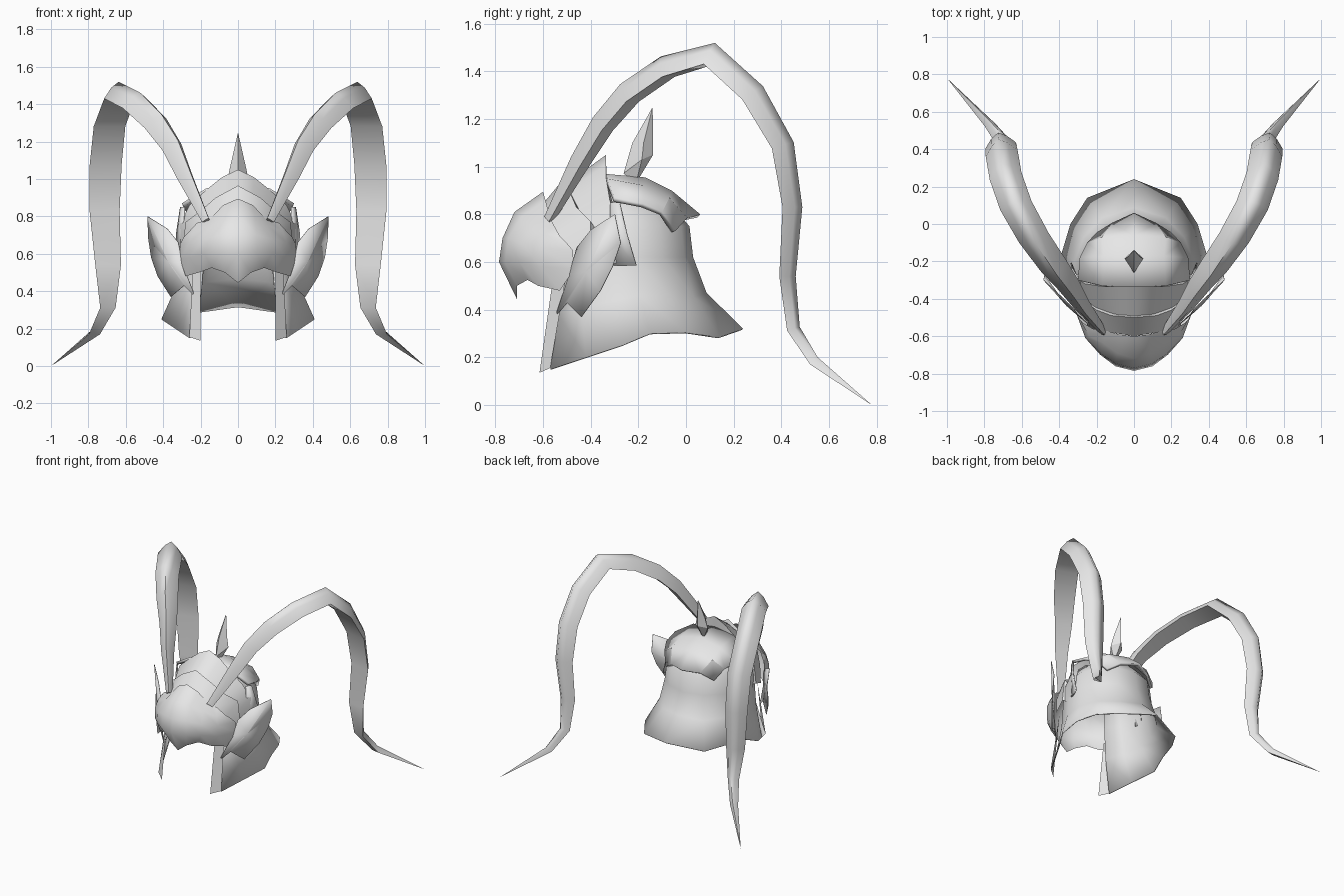
import bpy, bmesh, math
from mathutils import Vector

if "Cube" in bpy.data.objects:
    bpy.data.objects.remove(bpy.data.objects["Cube"])

steel = bpy.data.materials.new("pale_steel")
steel.diffuse_color = (0.8, 0.8, 0.8, 1)
steel.use_nodes = True
steel.node_tree.nodes["Principled BSDF"].inputs["Base Color"].default_value = steel.diffuse_color
CORE = Vector((0, -0.3, 0.6))


def build(name, verts, faces, mirror=True, thick=0, angle=40, closed=False):
    """Half or whole mesh, facing outward, mirrored over x = 0."""
    bm = bmesh.new()
    vs = [bm.verts.new(v) for v in verts]
    for f in faces:
        bm.faces.new([vs[i] for i in f])
    bmesh.ops.remove_doubles(bm, verts=bm.verts, dist=0.0005)
    bmesh.ops.recalc_face_normals(bm, faces=bm.faces)
    if not closed:
        out = sum(f.normal.dot(f.calc_center_median() - CORE) * f.calc_area() for f in bm.faces)
        if out < 0:
            bmesh.ops.reverse_faces(bm, faces=bm.faces)
    me = bpy.data.meshes.new(name)
    bm.to_mesh(me)
    bm.free()
    me.materials.append(steel)
    ob = bpy.data.objects.new(name, me)
    bpy.context.collection.objects.link(ob)
    bpy.ops.object.select_all(action='DESELECT')
    ob.select_set(True)
    bpy.context.view_layer.objects.active = ob
    bpy.ops.object.shade_smooth_by_angle(angle=math.radians(angle))
    if mirror:
        ob.modifiers.new("mirror", 'MIRROR').merge_threshold = 0.001
    if thick:
        ob.modifiers.new("thickness", 'SOLIDIFY').thickness = thick
    return ob


def sheet(name, rows, **kw):
    """Surface lofted through rows of equal length."""
    n = len(rows[0])
    faces = [(r * n + c, r * n + c + 1, (r + 1) * n + c + 1, (r + 1) * n + c)
             for r in range(len(rows) - 1) for c in range(n - 1)]
    return build(name, [p for row in rows for p in row], faces, **kw)


# Helmet shell: flared rim, neck and dome, open at the face
rim = [(0, .24, .32), (.25, .14, .285), (.34, 0, .305), (.385, -.15, .3),
       (.41, -.27, .25), (.335, -.42, .2), (.26, -.57, .15)]
neck = [(.30 * math.sin(math.radians(a)), -.28 + .31 * math.cos(math.radians(a)), .62)
        for a in (0, 28, 54, 78, 100, 122, 143)]
mid = [(n[0] + .27 * (r[0] - n[0]), n[1] + .27 * (r[1] - n[1]), (n[2] + r[2]) / 2)
       for n, r in zip(neck, rim)]
dome = [[(n[0] * s, -.28 + (n[1] + .28) * s, z) for n in neck]
        for s, z in ((.95, .75), (.7, .84), (.4, .9), (0, .92))]
sheet("helmet_shell", [rim, mid, neck] + dome, thick=.008)

# Beaked face mask
sheet("face_mask", [
    [(0, -.6, .895), (.08, -.59, .86), (.15, -.57, .785), (.22, -.56, .765), (.27, -.53, .71)],
    [(0, -.72, .81), (.09, -.69, .79), (.16, -.64, .75), (.24, -.6, .72), (.29, -.51, .69)],
    [(0, -.77, .7), (.1, -.745, .7), (.18, -.69, .68), (.26, -.61, .66), (.31, -.475, .65)],
    [(0, -.785, .6), (.1, -.76, .6), (.18, -.7, .6), (.26, -.61, .58), (.31, -.47, .57)],
    [(0, -.71, .445), (.07, -.71, .5), (.14, -.665, .525), (.21, -.62, .5), (.28, -.53, .48)]])

# Two stepped brow plates behind the mask
sheet("lower_brow_plate", [
    [(0, -.6, .845), (.12, -.58, .8), (.2, -.56, .76), (.25, -.52, .68), (.27, -.5, .56)],
    [(0, -.5, .965), (.12, -.49, .9), (.2, -.46, .83), (.28, -.4, .77), (.3, -.4, .6)],
    [(0, -.49, .92), (.1, -.47, .86), (.18, -.44, .8), (.26, -.38, .74), (.28, -.38, .6)]])
sheet("upper_brow_plate", [
    [(0, -.5, .93), (.08, -.49, .9), (.14, -.47, .86), (.22, -.44, .8), (.28, -.4, .7), (.29, -.38, .58)],
    [(0, -.335, 1.05), (.085, -.335, 1.01), (.16, -.335, .95), (.26, -.32, .86), (.31, -.29, .76), (.31, -.27, .6)],
    [(0, -.34, .95), (.08, -.34, .93), (.15, -.33, .9), (.24, -.3, .82), (.28, -.27, .74), (.28, -.26, .6)]])

# Peaked cap over the back of the dome
sheet("back_cap", [
    [(0, -.34, .97), (.17, -.33, .95), (.3, -.3, .87)],
    [(0, -.17, .955), (.16, -.17, .92), (.29, -.18, .845)],
    [(0, -.06, .9), (.17, -.07, .87), (.25, -.1, .81)],
    [(0, .06, .8), (.12, .005, .785), (.2, -.045, .73)]], thick=.02, angle=25)

# Temple straps flaring out at the sides
sheet("temple_strap", [
    [(.29, -.32, .85), (.31, -.28, .85)],
    [(.295, -.32, .72), (.33, -.25, .72)],
    [(.29, -.33, .585), (.34, -.21, .585)]], thick=.008)

# Jaw guards at the front of the opening
sheet("jaw_guard", [
    [(.2, -.56, .52), (.24, -.5, .56)],
    [(.2, -.615, .135), (.26, -.57, .155)]])

# Ragged side fins
edge = [(.485, -.3, .8), (.38, -.4, .735), (.32, -.46, .66), (.3, -.49, .55), (.23, -.55, .37),
        (.29, -.5, .43), (.36, -.44, .37), (.43, -.36, .48), (.465, -.31, .58), (.48, -.275, .68)]
build("side_fin", [(.375, -.42, .56)] + edge,
      [(0, i + 1, (i + 1) % len(edge) + 1) for i in range(len(edge))], thick=.004, angle=8)

# Crest spike: two diamond rings between a lower and an upper point
rings = [[(0, -.262, .972), (.05, -.185, 1.03), (0, -.138, 1.05), (-.05, -.185, 1.03)],
         [(0, -.225, 1.1), (.034, -.178, 1.1), (0, -.138, 1.1), (-.034, -.178, 1.1)]]
spike = []
for i in range(4):
    j = (i + 1) % 4
    spike += [(8, j, i), (i, j, 4 + j, 4 + i), (4 + i, 4 + j, 9)]
build("crest_spike", rings[0] + rings[1] + [(0, -.21, .93), (0, -.14, 1.25)], spike,
      mirror=False, angle=20, closed=True)

# Long curved horns, ridged outside and flat inside: centre x, y, z, half width, half thickness
path = [(.165, -.58, .78, .022, .02), (.27, -.455, 1.02, .045, .037), (.335, -.36, 1.18, .06, .043),
        (.42, -.25, 1.31, .075, .046), (.53, -.09, 1.42, .083, .046), (.635, .11, 1.475, .087, .046),
        (.695, .29, 1.31, .087, .044), (.715, .415, 1.09, .087, .04), (.72, .455, .83, .082, .034),
        (.70, .433, .54, .07, .028), (.70, .455, .32, .042, .024), (.77, .54, .185, .03, .02),
        (1.0, .78, .0, 0, 0)]
SECTION = [(-1, -1), (1, -1), (.5, .3), (0, 1), (-.5, .3)]
SIDES = len(SECTION)
verts = []
for i, (x, y, z, w, t) in enumerate(path):
    a, b = path[max(i - 1, 0)], path[min(i + 1, len(path) - 1)]
    along = (Vector(b[:3]) - Vector(a[:3])).normalized()
    wide = Vector((.88, -.47, 0)).lerp(Vector((.98, -.2, 0)), min(1, i / 7)).normalized()
    deep = wide.cross(along).normalized()
    verts += [Vector((x, y, z)) + wide * w * u + deep * t * v for u, v in SECTION]
faces = [tuple(range(SIDES))]
for i in range(len(path) - 1):
    for k in range(SIDES):
        j = (k + 1) % SIDES
        p, n = i * SIDES, (i + 1) * SIDES
        faces.append((p + k, p + j, n + j, n + k) if i < len(path) - 2 else (p + k, p + j, n))
build("horn", verts, faces, angle=75, closed=True)
